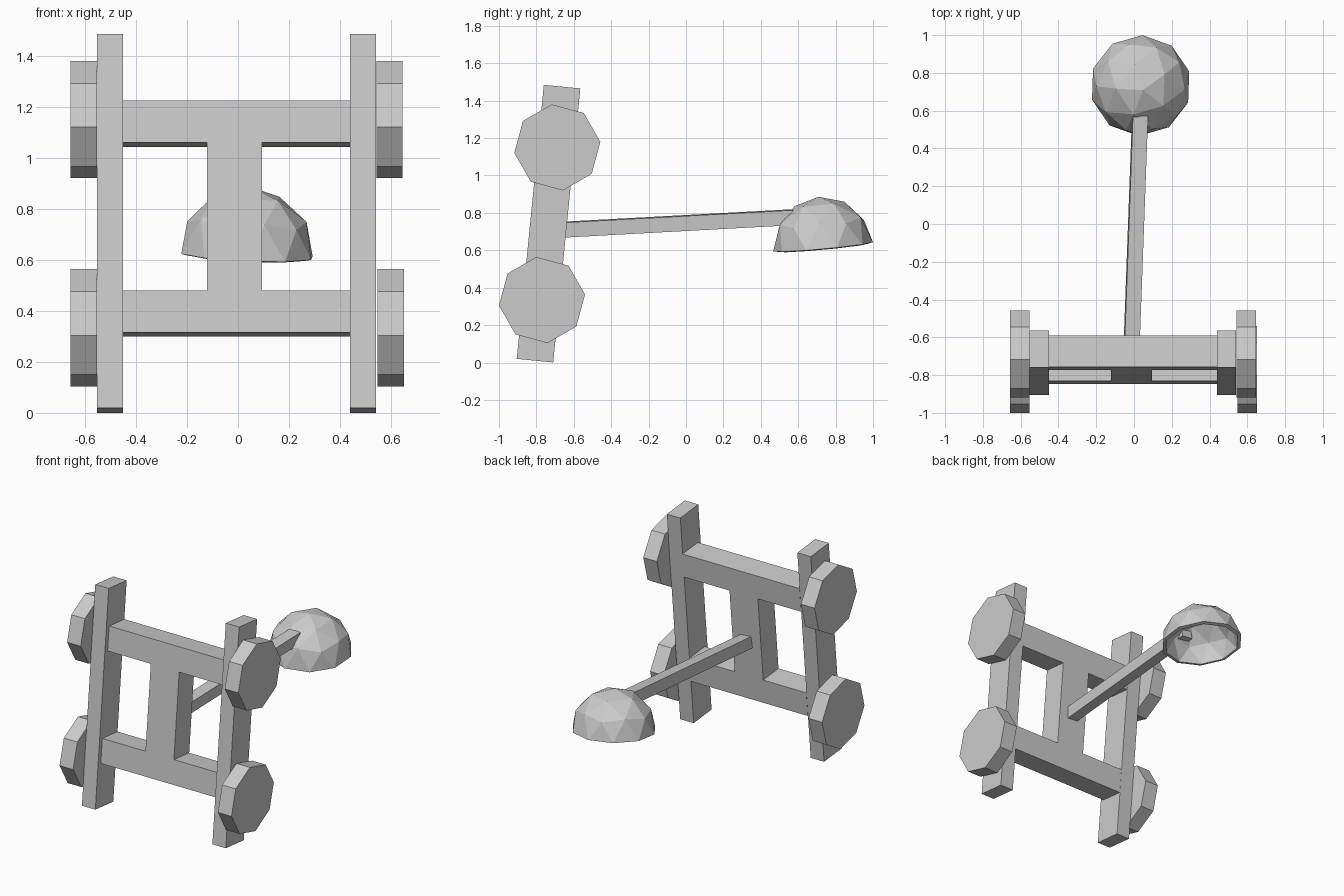
import bpy, bmesh
from math import radians
from mathutils import Matrix, Vector

if "Cube" in bpy.data.objects:
    bpy.data.objects.remove(bpy.data.objects["Cube"])

TILT = radians(5.65)
# Frame coordinates: x across, y through the frame, z along the leaning rails
FRAME = Matrix.Translation((0, -0.8075, 0.01)) @ Matrix.Rotation(-TILT, 4, 'X')


def finish(name, bm, matrix):
    bm.transform(matrix)
    bmesh.ops.recalc_face_normals(bm, faces=bm.faces)
    mesh = bpy.data.meshes.new(name)
    bm.to_mesh(mesh)
    bm.free()
    ob = bpy.data.objects.new(name, mesh)
    bpy.context.collection.objects.link(ob)
    return ob


def box(name, center, size, matrix=FRAME):
    bm = bmesh.new()
    bmesh.ops.create_cube(bm, size=1)
    return finish(name, bm, matrix @ Matrix.Translation(center) @ Matrix.Diagonal((*size, 1)))


def wheel(name, center):
    bm = bmesh.new()
    bmesh.ops.create_cone(bm, cap_ends=True, segments=8, radius1=0.232, radius2=0.232, depth=0.103)
    to_x = Matrix(((0, 0, 1, 0), (1, 0, 0, 0), (0, 1, 0, 0), (0, 0, 0, 1)))
    return finish(name, bm, Matrix.Translation(center) @ to_x @ Matrix.Rotation(radians(7.4), 4, 'Z'))


# Side rails
for side, x in (("left", -0.502), ("right", 0.49)):
    box(f"{side}_rail", (x, 0, 0.736), (0.102, 0.196, 1.472))

# Cross beams and the post between them
for level, u in (("lower", 0.383), ("upper", 1.131)):
    box(f"{level}_cross_beam", (-0.005, 0.0145, u), (0.89, 0.167, 0.166))
box("center_post", (-0.014, 0.0145, 0.757), (0.216, 0.167, 0.583))

# Octagonal wheels
for level, y, z, xr in (("lower", -0.77, 0.334, 0.599), ("upper", -0.688, 1.15, 0.594)):
    wheel(f"{level}_left_wheel", (-0.605, y, z))
    wheel(f"{level}_right_wheel", (xr, y, z))

# Throwing arm, from the post to the bowl
start, end = Vector((-0.014, -0.68, 0.709)), Vector((0.032, 0.575, 0.777))
d = end - start
aim = (Matrix.Translation((start + end) / 2) @ d.to_track_quat('Y', 'Z').to_matrix().to_4x4()
       @ Matrix.Rotation(radians(4), 4, 'Y'))
box("throwing_arm", (0, 0, 0), (0.08, d.length, 0.08), aim)

# Half-sphere bowl, open below
bm = bmesh.new()
bmesh.ops.create_icosphere(bm, subdivisions=2, radius=0.268)
bmesh.ops.delete(bm, geom=[v for v in bm.verts if v.co.z < -0.01], context='VERTS')
bowl = finish("bowl", bm, Matrix.Translation((0.035, 0.733, 0.619)) @ Matrix.Rotation(radians(5.3), 4, 'X')
              @ Matrix.Rotation(radians(2.5), 4, 'Y') @ Matrix.Rotation(radians(34), 4, 'Z'))
wall = bowl.modifiers.new("wall", 'SOLIDIFY')
wall.thickness = 0.025
wall.offset = -1
